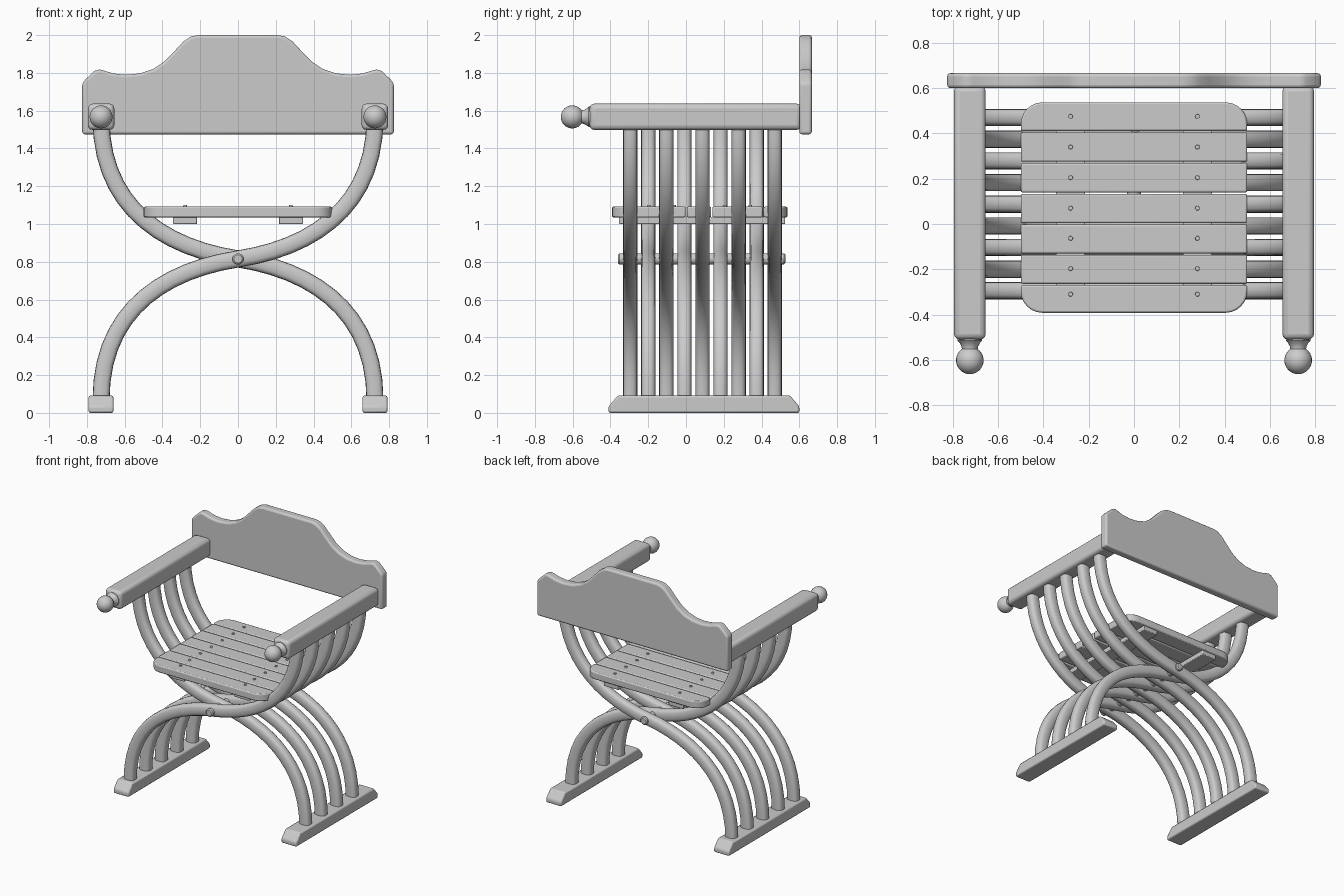
import bpy, bmesh, math
from mathutils import Vector, Matrix
from mathutils.geometry import interpolate_bezier

if "Cube" in bpy.data.objects:
    bpy.data.objects.remove(bpy.data.objects["Cube"])


def finish(name, bm, bevel=0.0, segs=2, angle=35):
    bmesh.ops.recalc_face_normals(bm, faces=bm.faces)
    me = bpy.data.meshes.new(name)
    bm.to_mesh(me)
    bm.free()
    me.shade_smooth()
    me.set_sharp_from_angle(angle=math.radians(angle))
    ob = bpy.data.objects.new(name, me)
    bpy.context.collection.objects.link(ob)
    if bevel:
        mod = ob.modifiers.new("rounding", 'BEVEL')
        mod.width, mod.segments = bevel, segs
        mod.limit_method, mod.angle_limit = 'ANGLE', math.radians(40)
    return ob


def prism(name, outline, offset, bevel=0.0, segs=2):
    """Extrude a planar outline of 3D points along offset."""
    bm = bmesh.new()
    face = bm.faces.new([bm.verts.new(p) for p in outline])
    ext = bmesh.ops.extrude_face_region(bm, geom=[face], use_keep_orig=True)
    moved = [g for g in ext["geom"] if isinstance(g, bmesh.types.BMVert)]
    bmesh.ops.translate(bm, verts=moved, vec=offset)
    return finish(name, bm, bevel, segs)


def box(name, x, y, z, bevel=0.0, segs=2):
    pts = [(x[0], y[0], z[0]), (x[1], y[0], z[0]), (x[1], y[1], z[0]), (x[0], y[1], z[0])]
    return prism(name, pts, (0, 0, z[1] - z[0]), bevel, segs)


def skin(name, rings, angle=35):
    """Join equal-sized rings of points into a capped tube."""
    bm = bmesh.new()
    loops = [[bm.verts.new(p) for p in r] for r in rings]
    n = len(loops[0])
    for a, b in zip(loops, loops[1:]):
        for i in range(n):
            bm.faces.new((a[i], a[(i + 1) % n], b[(i + 1) % n], b[i]))
    bm.faces.new(loops[0])
    bm.faces.new(loops[-1])
    return finish(name, bm, angle=angle)


def lathe_y(name, x, z, profile, n=24):
    """Turned part about an axis along y; profile is (y, radius)."""
    rings = [[(x + r * math.cos(math.tau * i / n), y, z + r * math.sin(math.tau * i / n))
              for i in range(n)] for y, r in profile]
    return skin(name, rings)


# Curved X-frame legs, alternating direction along y
PIVOT = 0.815
low = interpolate_bezier(Vector((-0.725, 0.07)), Vector((-0.725, 0.52)),
                         Vector((-0.42, 0.75)), Vector((0, PIVOT)), 14)
path = low + [Vector((-p.x, 2 * PIVOT - p.y)) for p in reversed(low[:-1])]


def curved_leg(index, y, side):
    rings = []
    for i, p in enumerate(path):
        t = (path[min(i + 1, len(path) - 1)] - path[max(i - 1, 0)]).normalized()
        ring = []
        for k in range(16):
            c, s = math.cos(math.tau * k / 16), math.sin(math.tau * k / 16)
            a = math.copysign(abs(c) ** 0.7, c) * 0.045
            b = math.copysign(abs(s) ** 0.7, s) * 0.038
            ring.append((side * (p.x - t.y * a), y + b, p.y + t.x * a))
        rings.append(ring)
    skin(f"curved_leg_{index}", rings, 50)


for i in range(9):
    curved_leg(i + 1, -0.295 + 0.0956 * i, 1 if i % 2 == 0 else -1)

# Pivot pin through all legs
lathe_y("pivot_pin", 0, PIVOT, [(-0.36, 0.022), (-0.352, 0.03), (0.518, 0.03), (0.526, 0.022)], 20)

# Feet, armrests and turned finials on both sides
foot = [(-0.41, 0), (0.60, 0), (0.60, 0.035), (0.55, 0.092), (-0.36, 0.092), (-0.41, 0.035)]
for side, label in ((-1, "left"), (1, "right")):
    x = 0.725 * side
    prism(f"{label}_foot", [(x - 0.066, y, z) for y, z in foot], (0.132, 0, 0), 0.01)
    box(f"{label}_armrest", (x - 0.07, x + 0.07), (-0.51, 0.61), (1.498, 1.637), 0.025, 3)
    ball = [(-0.602 - 0.061 * math.cos(a), 0.061 * math.sin(a))
            for a in [math.radians(d) for d in range(145, 0, -12)]]
    neck = [(-0.50, 0.054), (-0.515, 0.054), (-0.525, 0.045), (-0.54, 0.037)]
    lathe_y(f"{label}_finial", x, 1.567, neck + ball)

# Seat slats; the end slats have rounded outer corners
edges = [-0.395, -0.267, -0.133, 0.001, 0.136, 0.272, 0.408, 0.54]


def slat_outline(y0, y1, sign):
    if sign == 0:
        return [(-0.5, y0), (0.5, y0), (0.5, y1), (-0.5, y1)]
    inner, outer, r = (y1, y0, 0.095) if sign < 0 else (y0, y1, 0.095)
    arc = [(0.5 - r + r * math.cos(a), outer + sign * (r * math.sin(a) - r))
           for a in [math.radians(15 * k) for k in range(7)]]
    half = [(0.5, inner)] + arc
    return half + [(-px, py) for px, py in reversed(half)]


for i in range(7):
    sign = {0: -1, 6: 1}.get(i, 0)
    pts = slat_outline(edges[i] + 0.003, edges[i + 1] - 0.003, sign)
    prism(f"seat_slat_{i + 1}", [(px, py, 1.035) for px, py in pts], (0, 0, 0.057), 0.008)

# Seat rails below the slats and a peg into each slat
for side, label in ((-1, "left"), (1, "right")):
    x = 0.28 * side
    box(f"{label}_seat_rail", (x - 0.064, x + 0.064), (-0.355, 0.525), (1.0, 1.037), 0.005)
    for i, y in enumerate((-0.31, -0.197, -0.063, 0.07, 0.205, 0.34, 0.475)):
        bm = bmesh.new()
        bmesh.ops.create_cone(bm, cap_ends=True, segments=12, radius1=0.012, radius2=0.009,
                              depth=0.02, matrix=Matrix.Translation((x, y, 1.09)))
        finish(f"{label}_seat_peg_{i + 1}", bm)

# Shaped backrest board
half = [(0.825, 1.475), (0.825, 1.745), (0.805, 1.768), (0.76, 1.81), (0.735, 1.818), (0.71, 1.812),
        (0.66, 1.797), (0.595, 1.79), (0.52, 1.797), (0.45, 1.82), (0.39, 1.86), (0.33, 1.922),
        (0.29, 1.965), (0.25, 1.992), (0.21, 2.0)]
outline = half + [(-x, z) for x, z in reversed(half)]
prism("backrest", [(x, 0.60, z) for x, z in outline], (0, 0.066, 0), 0.014, 3)
